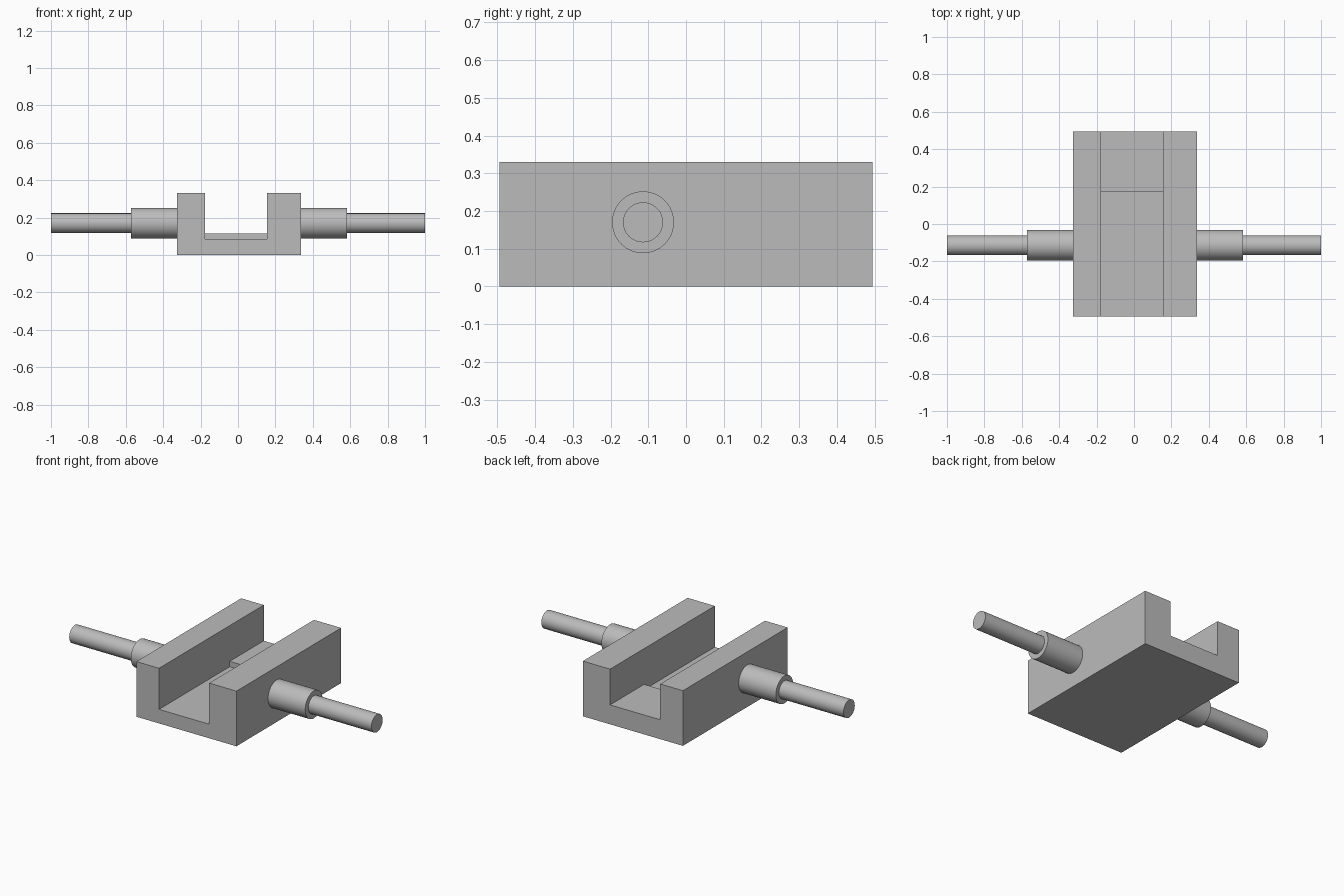
import bpy, bmesh, math
from mathutils import Matrix

cube = bpy.data.objects.get("Cube")
if cube:
    bpy.data.objects.remove(cube, do_unlink=True)

# Single plain grey
grey = bpy.data.materials.new("plain_grey")
grey.use_nodes = True
colour = (0.5, 0.5, 0.5, 1)
grey.diffuse_color = colour
grey.node_tree.nodes["Principled BSDF"].inputs["Base Color"].default_value = colour

# Block and channel limits
LEFT, RIGHT, WALL_L, WALL_R = -0.326, 0.336, -0.176, 0.156
FRONT, BACK, STEP_Y = -0.495, 0.495, 0.173
HEIGHT, FLOOR, STEP_Z = 0.33, 0.084, 0.116
PIN_Y, PIN_Z = -0.114, 0.17


def add_object(name, bm):
    bmesh.ops.recalc_face_normals(bm, faces=bm.faces)
    mesh = bpy.data.meshes.new(name)
    bm.to_mesh(mesh)
    bm.free()
    mesh.materials.append(grey)
    obj = bpy.data.objects.new(name, mesh)
    bpy.context.collection.objects.link(obj)
    return obj


def prism(name, profile, y0, y1):
    """Extrude an XZ profile along y."""
    bm = bmesh.new()
    face = bm.faces.new([bm.verts.new((x, y0, z)) for x, z in profile])
    ext = bmesh.ops.extrude_face_region(bm, geom=[face])
    verts = [v for v in ext["geom"] if isinstance(v, bmesh.types.BMVert)]
    bmesh.ops.translate(bm, verts=verts, vec=(0, y1 - y0, 0))
    return add_object(name, bm)


def rod(name, x0, x1, radius):
    """Round bar lying along x."""
    bm = bmesh.new()
    place = (Matrix.Translation(((x0 + x1) / 2, PIN_Y, PIN_Z))
             @ Matrix.Rotation(math.pi / 2, 4, "Y"))
    bmesh.ops.create_cone(bm, cap_ends=True, segments=64, radius1=radius,
                          radius2=radius, depth=abs(x1 - x0), matrix=place)
    obj = add_object(name, bm)
    bpy.ops.object.select_all(action="DESELECT")
    obj.select_set(True)
    bpy.context.view_layer.objects.active = obj
    bpy.ops.object.shade_smooth_by_angle(angle=math.radians(30))


# U-shaped block with an open channel
prism("channel_block", [(LEFT, 0), (RIGHT, 0), (RIGHT, HEIGHT), (WALL_R, HEIGHT),
                        (WALL_R, FLOOR), (WALL_L, FLOOR), (WALL_L, HEIGHT),
                        (LEFT, HEIGHT)], FRONT, BACK)

# Raised rear part of the channel floor
prism("raised_floor", [(WALL_L, FLOOR), (WALL_R, FLOOR),
                       (WALL_R, STEP_Z), (WALL_L, STEP_Z)], STEP_Y, BACK)

# Collar and thinner pin on each side
for side, wall, shoulder, tip in (("right", LEFT, -0.572, -1), ("left", RIGHT, 0.582, 1)):
    rod(side + "_collar", wall, shoulder, 0.082)
    rod(side + "_pin", shoulder, tip, 0.053)
